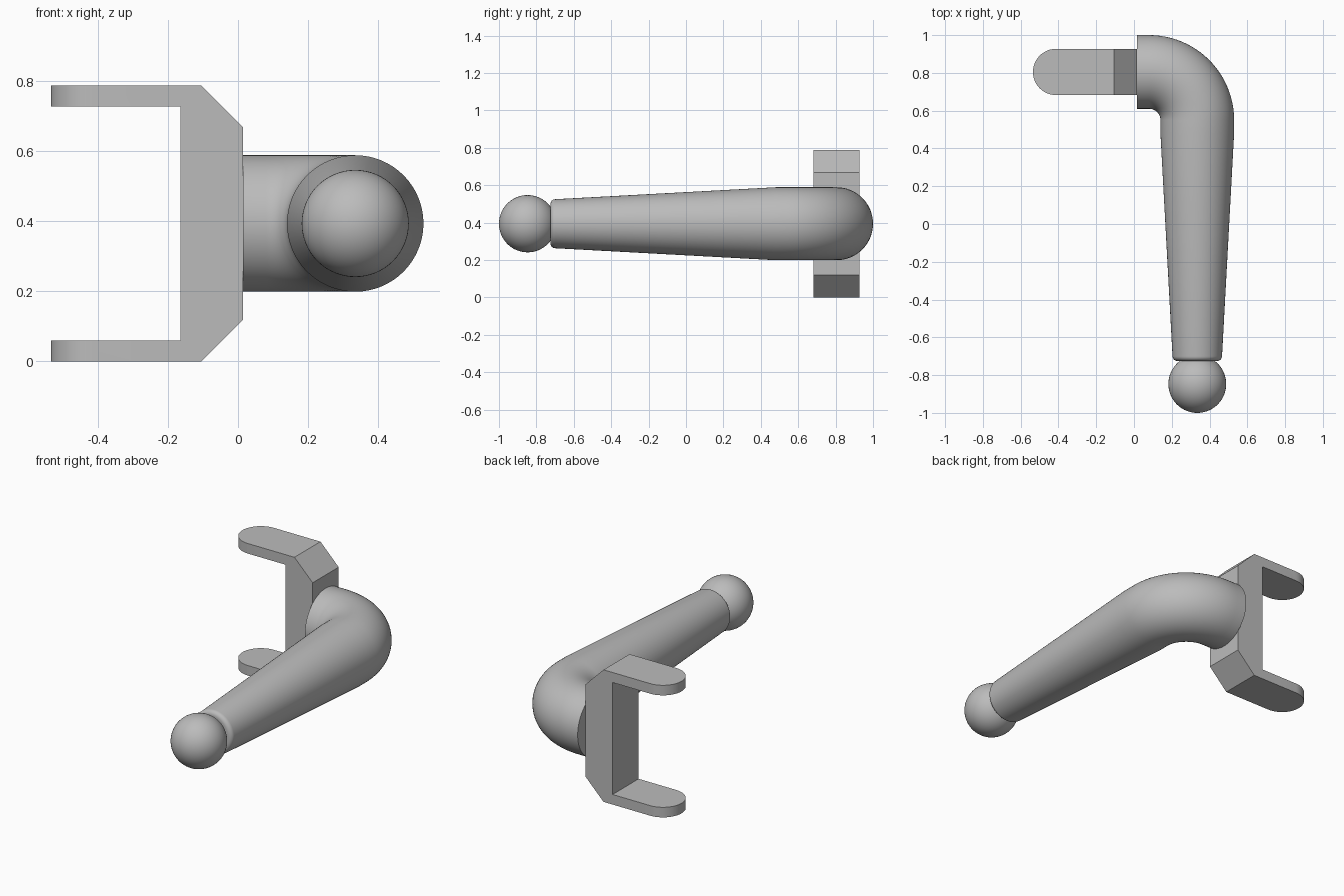
import bpy, bmesh, math
from mathutils import Vector

cube = bpy.data.objects.get("Cube")
if cube:
    bpy.data.objects.remove(cube, do_unlink=True)

GREY = (0.5, 0.5, 0.5, 1)
metal = bpy.data.materials.new("grey metal")
metal.use_nodes = True
metal.diffuse_color = GREY
metal.node_tree.nodes["Principled BSDF"].inputs["Base Color"].default_value = GREY

MID_Y, MID_Z = 0.805, 0.394
ARM_X, ARM_R = 0.335, 0.195


def make_object(name, bm):
    bmesh.ops.recalc_face_normals(bm, faces=bm.faces[:])
    mesh = bpy.data.meshes.new(name)
    bm.to_mesh(mesh)
    bm.free()
    obj = bpy.data.objects.new(name, mesh)
    bpy.context.collection.objects.link(obj)
    mesh.materials.append(metal)
    return obj


def prism(name, points, offset):
    """Extrude a flat outline along an offset."""
    bm = bmesh.new()
    face = bm.faces.new([bm.verts.new(p) for p in points])
    grown = bmesh.ops.extrude_face_region(bm, geom=[face])["geom"]
    verts = [v for v in grown if isinstance(v, bmesh.types.BMVert)]
    bmesh.ops.translate(bm, verts=verts, vec=offset)
    return make_object(name, bm)


def smooth(obj, angle=35):
    bpy.ops.object.select_all(action="DESELECT")
    obj.select_set(True)
    bpy.context.view_layer.objects.active = obj
    bpy.ops.object.shade_smooth_by_angle(angle=math.radians(angle))


# Forked bracket: mirrored side profile, trimmed to rounded prong tips
half = 0.1225
tip = -0.535
lower = [(tip - 0.05, 0.06), (tip - 0.05, 0), (-0.105, 0), (0.015, 0.12)]
upper = [(x, 2 * MID_Z - z) for x, z in reversed(lower)]
inner = [(-0.165, 2 * MID_Z - 0.06), (-0.165, 0.06)]
bracket = prism("bracket", [(x, MID_Y - half, z) for x, z in lower + upper + inner],
                (0, 2 * half, 0))

outline = [(0.1, MID_Y - 0.2), (0.1, MID_Y + 0.2), (-0.3, MID_Y + 0.2), (-0.3, MID_Y + half)]
for i in range(25):
    a = math.pi * (0.5 + i / 24)
    outline.append((tip + half + half * math.cos(a), MID_Y + half * math.sin(a)))
outline += [(-0.3, MID_Y - half), (-0.3, MID_Y - 0.2)]
cutter = prism("bracket_trim", [(x, y, -0.1) for x, y in outline], (0, 0, 1))
cutter.hide_render = True
trim = bracket.modifiers.new("round tips", "BOOLEAN")
trim.operation = "INTERSECT"
trim.solver = "EXACT"
trim.object = cutter
bpy.context.view_layer.objects.active = bracket
bpy.ops.object.modifier_apply(modifier=trim.name)
bpy.data.objects.remove(cutter, do_unlink=True)
smooth(bracket)

# Bent arm: round sections swept through an elbow, then tapered to the neck
bend_x, bend_y = 0.08, 0.55
sections = [(0.015, MID_Y, 0, ARM_R)]
for i in range(25):
    a = math.pi / 2 * i / 24
    sections.append((bend_x + (ARM_X - bend_x) * math.sin(a),
                     bend_y + (MID_Y - bend_y) * math.cos(a), a, ARM_R))
sections.append((ARM_X, 0.48, math.pi / 2, ARM_R))
for i in range(7):
    a = math.pi / 2 * i / 6
    sections.append((ARM_X, -0.7 - 0.025 * math.sin(a), math.pi / 2,
                     0.105 + 0.026 * math.cos(a)))

bm = bmesh.new()
rings = []
SIDES = 64
for x, y, turn, r in sections:
    side = Vector((math.sin(turn), math.cos(turn), 0))
    ring = []
    for i in range(SIDES):
        a = math.tau * i / SIDES
        p = Vector((x, y, MID_Z)) + r * (side * math.cos(a) + Vector((0, 0, math.sin(a))))
        ring.append(bm.verts.new(p))
    rings.append(ring)
for r0, r1 in zip(rings, rings[1:]):
    for i in range(SIDES):
        j = (i + 1) % SIDES
        bm.faces.new((r0[i], r0[j], r1[j], r1[i]))
bm.faces.new(rings[0])
bm.faces.new(rings[-1])
smooth(make_object("lever_arm", bm))

# Ball knob at the end of the arm
bpy.ops.mesh.primitive_uv_sphere_add(segments=64, ring_count=32, radius=0.153,
                                     location=(ARM_X, -0.847, MID_Z),
                                     rotation=(math.pi / 2, 0, 0))
ball = bpy.context.object
ball.name = "ball_knob"
ball.data.materials.append(metal)
smooth(ball)
